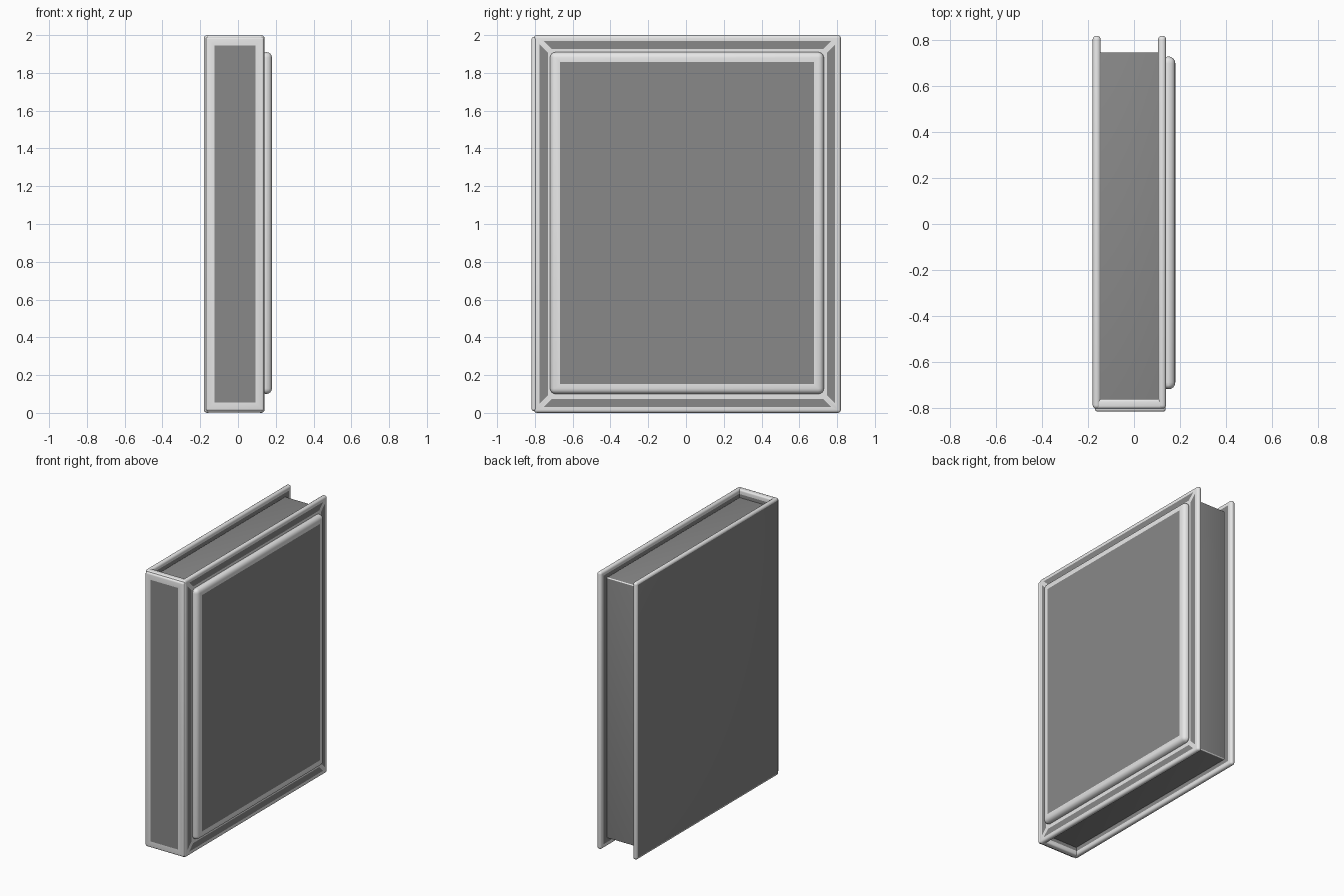
import bpy
import bmesh
from mathutils import Vector

cube = bpy.data.objects.get("Cube")
if cube:
    bpy.data.objects.remove(cube, do_unlink=True)


def material(name, value):
    mat = bpy.data.materials.new(name)
    mat.use_nodes = True
    color = (value, value, value, 1)
    mat.diffuse_color = color
    mat.node_tree.nodes["Principled BSDF"].inputs["Base Color"].default_value = color
    return mat


MATS = [material("light grey trim", 0.8), material("dark grey", 0.25)]
LIGHT, DARK = 0, 1
LEFT, RIGHT = (1, 0, 0), (-1, 0, 0)
FRONT, BACK = (0, -1, 0), (0, 1, 0)
UP, DOWN = (0, 0, 1), (0, 0, -1)


def flat_face(bm, direction):
    """The largest face looking along a direction."""
    d = Vector(direction)
    return max(bm.faces, key=lambda f: (round(f.normal.dot(d), 3), f.calc_area()))


def slab(name, low, high, radius, borders=None, frame=None):
    """Rounded box: light edges, dark flats; borders maps a direction to a
    light margin, frame is a direction that gets four mitred dark strips."""
    bm = bmesh.new()
    bmesh.ops.create_cube(bm, size=1)
    low, high = Vector(low), Vector(high)
    for v in bm.verts:
        v.co = (low + high) / 2 + v.co * (high - low)
    bm.normal_update()
    bmesh.ops.bevel(bm, geom=bm.edges[:], offset=radius, segments=4,
                    profile=0.5, affect='EDGES')
    bm.normal_update()

    # Wide flats are dark, narrow edge strips stay light
    flats = {d: flat_face(bm, d) for d in (LEFT, RIGHT, FRONT, BACK, UP, DOWN)}
    for face in flats.values():
        if min(e.calc_length() for e in face.edges) > 0.1:
            face.material_index = DARK
    for direction, margin in (borders or {}).items():
        rim = bmesh.ops.inset_region(bm, faces=[flats[direction]],
                                     thickness=margin, use_even_offset=True)
        for f in rim["faces"]:
            f.material_index = LIGHT

    # Dark margin strips with light mitres at the corners
    if frame:
        inner = flats[frame]
        strips = bmesh.ops.inset_region(bm, faces=[inner], thickness=0.072,
                                        use_even_offset=True)["faces"]
        inner.material_index = LIGHT
        rims = bmesh.ops.inset_individual(bm, faces=strips, thickness=0.014,
                                          use_even_offset=True)["faces"]
        for f in strips:
            f.material_index = DARK
        for f in rims:
            f.material_index = LIGHT

    mesh = bpy.data.meshes.new(name)
    bm.to_mesh(mesh)
    bm.free()
    for mat in MATS:
        mesh.materials.append(mat)
    obj = bpy.data.objects.new(name, mesh)
    bpy.context.collection.objects.link(obj)
    bpy.ops.object.select_all(action='DESELECT')
    obj.select_set(True)
    bpy.context.view_layer.objects.active = obj
    bpy.ops.object.shade_smooth_by_angle()


# Two cover boards
slab("left_cover", (0.105, -0.805, 0), (0.14, 0.82, 2), 0.016,
     {RIGHT: 0.015}, frame=LEFT)
slab("right_cover", (-0.18, -0.805, 0), (-0.145, 0.82, 2), 0.016, {LEFT: 0.015})

# Spine board with its raised outer plate
slab("spine", (-0.178, -0.805, 0.003), (0.138, -0.762, 1.997), 0.012, {BACK: 0.02})
slab("spine_plate", (-0.17, -0.818, 0.01), (0.138, -0.79, 1.99), 0.012, {FRONT: 0.034})

# Page block set back from the cover edges
slab("pages", (-0.15, -0.78, 0.06), (0.11, 0.75, 1.94), 0.006)

# Raised panel on the left cover
slab("cover_panel", (0.12, -0.72, 0.1), (0.18, 0.73, 1.91), 0.03, {LEFT: 0.022})
